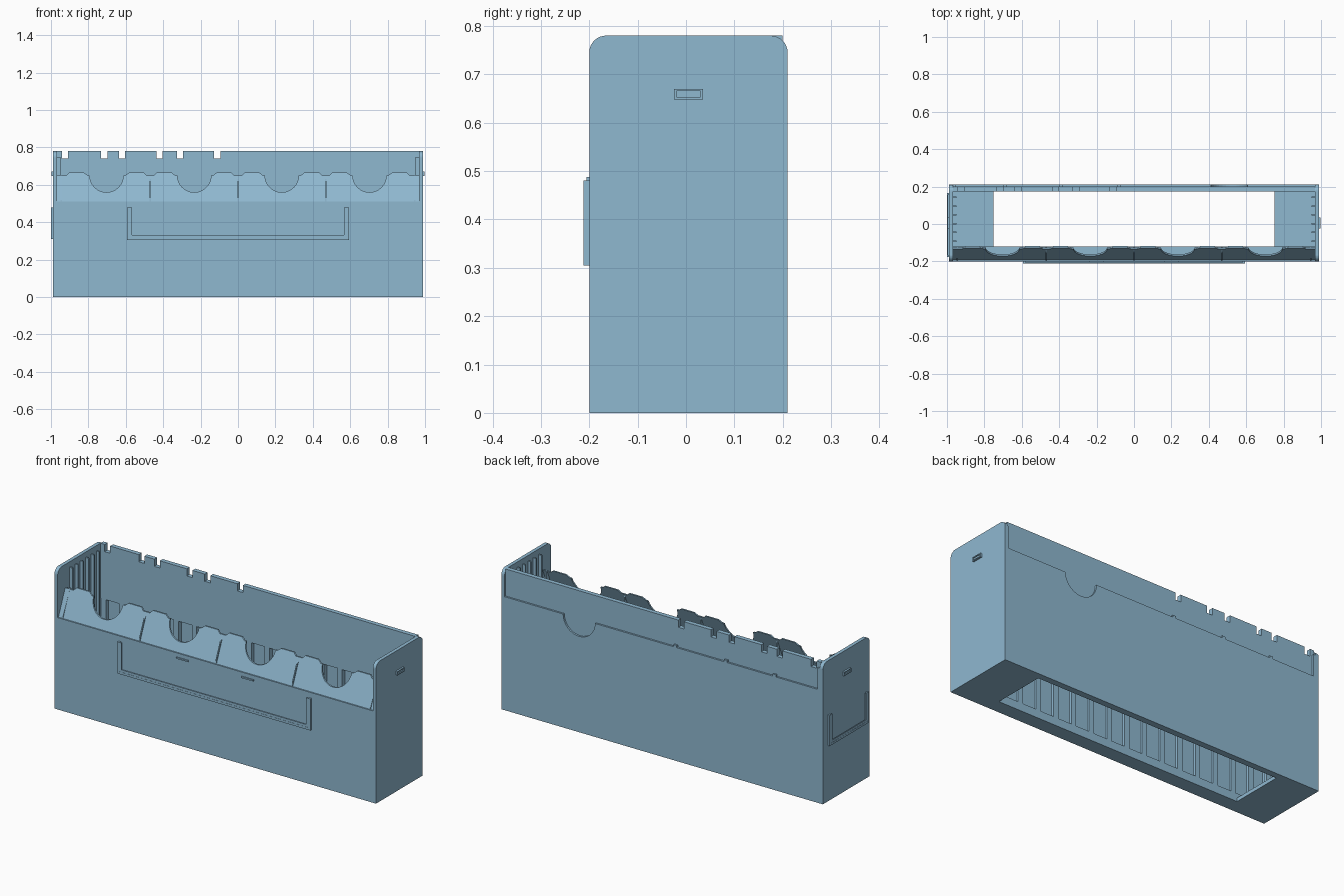
import bpy, bmesh, math
from mathutils import Vector

if "Cube" in bpy.data.objects:
    bpy.data.objects.remove(bpy.data.objects["Cube"])

mat = bpy.data.materials.new("steel_blue")
mat.diffuse_color = (0.275, 0.479, 0.631, 1)
mat.use_nodes = True
mat.node_tree.nodes["Principled BSDF"].inputs["Base Color"].default_value = mat.diffuse_color


def prism(name, pts, axis, a, b, shear=0.0, z0=0.0):
    """Extrude a 2D profile along an axis; x: (y,z), y: (x,z), z: (x,y)."""
    bm = bmesh.new()

    def place(p, t):
        if axis == 'x':
            return Vector((t, p[0], p[1]))
        if axis == 'y':
            return Vector((p[0], t + shear * (p[1] - z0), p[1]))
        return Vector((p[0], p[1], t))

    lo = [bm.verts.new(place(p, a)) for p in pts]
    hi = [bm.verts.new(place(p, b)) for p in pts]
    bm.faces.new(lo)
    bm.faces.new(hi)
    n = len(pts)
    for i in range(n):
        j = (i + 1) % n
        bm.faces.new((lo[i], lo[j], hi[j], hi[i]))
    bmesh.ops.recalc_face_normals(bm, faces=bm.faces)
    me = bpy.data.meshes.new(name)
    bm.to_mesh(me)
    bm.free()
    me.materials.append(mat)
    ob = bpy.data.objects.new(name, me)
    bpy.context.collection.objects.link(ob)
    return ob


def box(name, x0, x1, y0, y1, z0, z1):
    return prism(name, [(x0, y0), (x1, y0), (x1, y1), (x0, y1)], 'z', z0, z1)


def arc(cx, cz, r, a0, a1, n=12):
    return [(cx + r * math.cos(math.radians(a0 + (a1 - a0) * i / n)),
             cz + r * math.sin(math.radians(a0 + (a1 - a0) * i / n))) for i in range(n + 1)]


W, F, B, H = 0.988, -0.20, 0.21, 0.78   # half width, front, back, height

# End walls with rounded top corners
side = [(F, 0), (B, 0)] + arc(B - .035, H - .035, .035, 0, 90, 8) \
    + arc(F + .035, H - .035, .035, 90, 180, 8)
for s, tag in ((-1, "left"), (1, "right")):
    prism(tag + "_end_wall", side, 'x', s * W, s * (W - .02))
    # Vertical guide ribs inside each end
    for k in range(6):
        y = -.092 + k * .047
        box(tag + "_guide_rib", min(s * .95, s * .97), max(s * .95, s * .97),
            y - .004, y + .004, .02, .75)
    # Small latch on the outside: rim and recessed middle
    x0, x1 = sorted((s * W, s * .998))
    box(tag + "_latch_top", x0, x1, -.025, .035, .665, .670)
    box(tag + "_latch_bottom", x0, x1, -.025, .035, .648, .653)
    box(tag + "_latch_front", x0, x1, -.025, -.020, .653, .665)
    box(tag + "_latch_rear", x0, x1, .030, .035, .653, .665)
    xa, xb = sorted((s * W, s * .993))
    box(tag + "_latch_middle", xa, xb, -.020, .030, .653, .665)

E = W - .02   # inner face of the end walls

# Floor with a large opening
box("floor_front", -E, E, F, -.12, 0, .02)
box("floor_back", -E, E, .175, B, 0, .02)
for s in (-1, 1):
    x0, x1 = sorted((s * .75, s * E))
    box("floor_end", x0, x1, -.12, .175, 0, .02)

# Front outer sheet and back outer sheet, the latter with a finger dip
box("front_sheet", -E, E, F, -.188, .02, .51)
lower = [(-E, .02), (E, .02), (E, .63)] + arc(.51, .63, .098, 0, -180, 16) + [(-E, .63)]
prism("back_outer_sheet", lower, 'y', .20, B)
prism("back_dip_fill", [(.40, .50), (.62, .50), (.62, .64), (.40, .64)], 'y', .19, .2)

# Upper back panel with notches in its top edge
top = [(-E, .5), (E, .5), (E, H)]
for x in (-.11, -.31, -.42, -.62, -.715, -.925):
    top += [(x + .017, H), (x + .017, .74), (x - .017, .74), (x - .017, H)]
top.append((-E, H))
prism("back_upper_panel", top, 'y', .175, .20)
box("back_edge_post", -W, -.955, .20, B, .63, .75)
for x in (-.08, -.39, -.69):
    box("back_seam_stop", x - .01, x + .01, .20, B, .63, .642)


# Inner lattices: posts between a top and a bottom bar
def lattice(tag, y0, y1, ztop):
    box(tag + "_lattice_top_bar", -E, E, y0, y1, ztop - .025, ztop)
    box(tag + "_lattice_bottom_bar", -E, E, y0, y1, .02, .045)
    for k in range(18):
        x = -.95 + k * 1.9 / 17
        box(tag + "_lattice_post", x - .015, x + .015, y0, y1, .045, ztop - .025)


lattice("back", .175, .20, .50)
lattice("front", -.135, -.12, .49)

# Leaning front panel with four scoops and raised tabs
edge = [(-.975, .505), (.975, .505), (.975, .65)]
for c in (.703, .234, -.234, -.703):
    edge += [(c + .215, .65), (c + .20, .665), (c + .12, .665), (c + .10, .65)]
    edge += arc(c, .65, .09, 0, -180, 16)
    edge += [(c - .10, .65), (c - .12, .665), (c - .20, .665), (c - .215, .65)]
edge.append((-.975, .65))
prism("scooped_panel", edge, 'y', -.195, -.186, shear=.42, z0=.505)
box("panel_ledge", -E, E, -.188, -.12, .49, .505)

# Thin dividers in front of the panel and closing plates at its ends
fin = [(-.195, .505), (-.193, .53), (-.155, .62), (-.13, .64), (-.12, .505)]
for x in (-.469, 0, .469):
    prism("panel_divider", fin, 'x', x - .003, x + .003)
cheek = [(-.195, .505), (-.193, .52), (-.133, .652), (-.12, .652), (-.12, .505)]
for s in (-1, 1):
    prism("panel_cheek", cheek, 'x', s * .94, s * .95)


# Raised label holders: U-shaped rail with a stepped inner rim
def u_shape(c, half, z0, z1, w):
    return [(c - half, z0), (c + half, z0), (c + half, z1), (c + half - w, z1),
            (c + half - w, z0 + w), (c - half + w, z0 + w), (c - half + w, z1), (c - half, z1)]


prism("front_label_rail", u_shape(0, .593, .305, .48, .013), 'y', F, -.212)
prism("front_label_rim", u_shape(0, .58, .318, .48, .013), 'y', -.206, -.211)
prism("left_label_rail", u_shape(-.005, .172, .31, .48, .012), 'x', -W, -1.0)
prism("left_label_rim", u_shape(-.005, .16, .322, .48, .012), 'x', -.994, -.999)
for x in (-.2, .2):
    box("front_label_stop", x - .037, x + .037, -.206, F, .48, .488)
